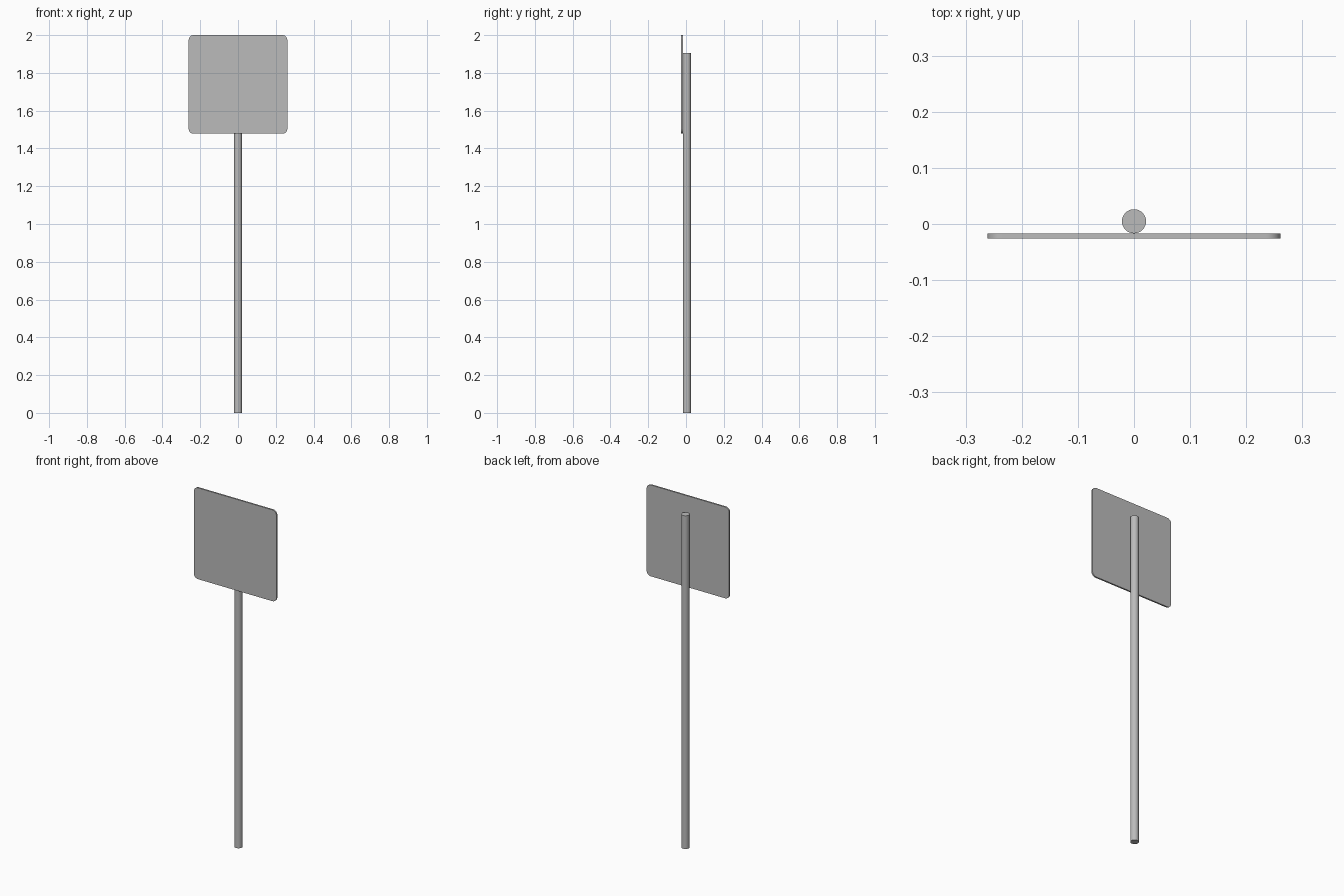
import bpy
import bmesh
import math

cube = bpy.data.objects.get("Cube")
if cube:
    bpy.data.objects.remove(cube, do_unlink=True)

grey = bpy.data.materials.new("plain grey")
grey.use_nodes = True
color = (0.5, 0.5, 0.5, 1)
grey.diffuse_color = color
grey.node_tree.nodes["Principled BSDF"].inputs["Base Color"].default_value = color


def finish(obj, name):
    obj.name = obj.data.name = name
    obj.data.materials.append(grey)
    bpy.ops.object.select_all(action="DESELECT")
    obj.select_set(True)
    bpy.context.view_layer.objects.active = obj
    bpy.ops.object.shade_smooth_by_angle(angle=math.radians(35))


# Round pole standing on the ground, touching the back of the panel
POLE_R, POLE_H = 0.0215, 1.905
bpy.ops.mesh.primitive_cylinder_add(
    vertices=32, radius=POLE_R, depth=POLE_H, location=(0, 0.0048, POLE_H / 2))
finish(bpy.context.object, "pole")

# Thin sign panel with rounded corners
SIZE, THICK, CORNER = 0.522, 0.009, 0.026
bpy.ops.mesh.primitive_cube_add(size=1, location=(0, -0.0215, 2 - SIZE / 2))
panel = bpy.context.object
bm = bmesh.new()
bm.from_mesh(panel.data)
bmesh.ops.scale(bm, vec=(SIZE, THICK, SIZE), verts=bm.verts)
corners = [e for e in bm.edges
           if abs(e.verts[0].co.y - e.verts[1].co.y) > THICK / 2]
bmesh.ops.bevel(bm, geom=corners, offset=CORNER, segments=8,
                profile=0.5, affect="EDGES")
bm.to_mesh(panel.data)
bm.free()
finish(panel, "sign_panel")
